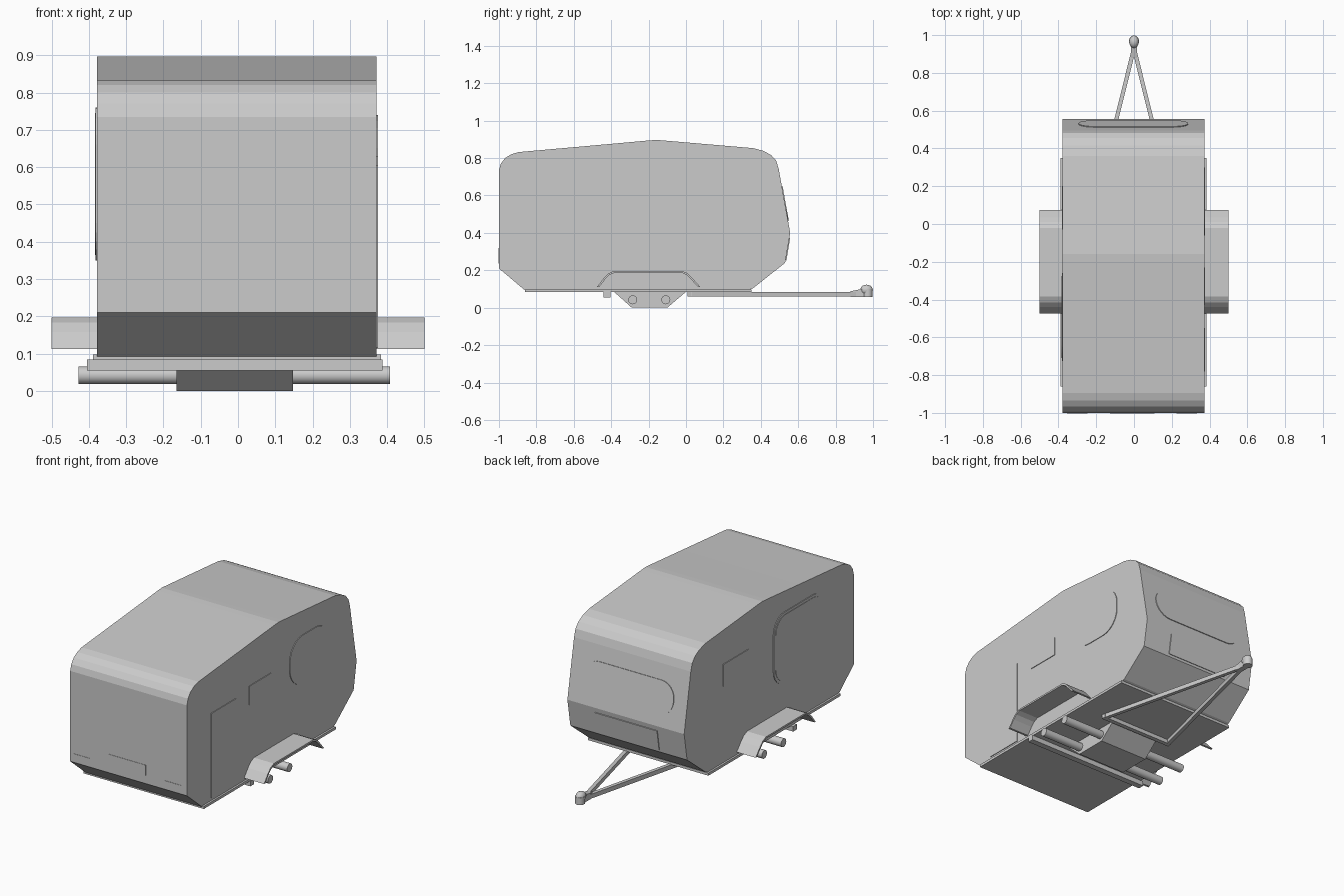
import bpy, math
from mathutils import Vector, Matrix

if "Cube" in bpy.data.objects:
    bpy.data.objects.remove(bpy.data.objects["Cube"])

CX = -0.003  # body centre line


def mesh(name, verts, faces):
    me = bpy.data.meshes.new(name)
    me.from_pydata([tuple(v) for v in verts], [], faces)
    me.update()
    ob = bpy.data.objects.new(name, me)
    bpy.context.collection.objects.link(ob)
    return ob


def prism(name, ring, offset):
    """Closed solid from a ring of points swept along an offset."""
    ring = [Vector(p) for p in ring]
    offset = Vector(offset)
    normal = sum((ring[i].cross(ring[(i + 1) % len(ring)]) for i in range(len(ring))), Vector())
    if normal.dot(offset) < 0:
        ring.reverse()
    n = len(ring)
    verts = ring + [p + offset for p in ring]
    faces = [tuple(reversed(range(n))), tuple(range(n, 2 * n))]
    faces += [(i, (i + 1) % n, n + (i + 1) % n, n + i) for i in range(n)]
    return mesh(name, verts, faces)


def side_profile(name, pts, x0, x1):
    return prism(name, [(x0, y, z) for y, z in pts], (x1 - x0, 0, 0))


def box(name, x0, x1, y0, y1, z0, z1):
    return side_profile(name, [(y0, z0), (y1, z0), (y1, z1), (y0, z1)], x0, x1)


def panel(name, centre, u, v, w, h, r=0.0, t=0.004):
    """Thin panel with rounded corners, standing proud along u x v."""
    c, u, v = Vector(centre), Vector(u).normalized(), Vector(v).normalized()
    n = u.cross(v)
    pts = []
    for k, (sx, sy) in enumerate([(1, 1), (-1, 1), (-1, -1), (1, -1)]):
        steps = 6 if r else 0
        for i in range(steps + 1):
            a = math.pi / 2 * (k + i / max(steps, 1))
            pts.append(c - n * t + u * (sx * (w / 2 - r) + r * math.cos(a))
                       + v * (sy * (h / 2 - r) + r * math.sin(a)))
    return prism(name, pts, n * (2 * t))


def side_panel(name, side, y0, y1, z0, z1, r=0.0, t=0.004):
    x = CX + side * 0.375
    return panel(name, (x, (y0 + y1) / 2, (z0 + z1) / 2), (0, side, 0), (0, 0, 1),
                 y1 - y0, z1 - z0, r, t)


def tube(name, a, b, radius, sides=16):
    a, b = Vector(a), Vector(b)
    bpy.ops.mesh.primitive_cylinder_add(vertices=sides, radius=radius, depth=(b - a).length,
                                        location=(a + b) / 2)
    ob = bpy.context.object
    ob.name = name
    ob.rotation_euler = (b - a).to_track_quat('Z', 'Y').to_euler()
    bpy.ops.object.shade_smooth_by_angle()
    return ob


# cabin shell
side_profile("cabin", [
    (-0.86, 0.092), (-1.0, 0.21), (-1.0, 0.735), (-0.99, 0.77), (-0.967, 0.8),
    (-0.935, 0.82), (-0.895, 0.832), (-0.5, 0.867), (-0.2, 0.894), (-0.16, 0.897),
    (-0.12, 0.894), (0.36, 0.853), (0.415, 0.838), (0.455, 0.816), (0.483, 0.785),
    (0.496, 0.74), (0.557, 0.40), (0.53, 0.24), (0.36, 0.105), (0.33, 0.092)],
    CX - 0.375, CX + 0.375)

# floor and chassis
box("floor_plate", CX - 0.386, CX + 0.386, -0.86, 0.35, 0.083, 0.098)
box("chassis_crossbar", -0.405, 0.387, -0.44, -0.405, 0.055, 0.084)
side_profile("axle_box", [(-0.385, 0.085), (-0.29, 0.0), (-0.10, 0.0), (0.0, 0.085)],
             -0.165, 0.148)
for i, y in enumerate((-0.285, -0.108)):
    tube(f"axle_{i}", (-0.428, y, 0.042), (0.408, y, 0.042), 0.024)

# wheel arches
outer = [(-0.475, 0.112), (-0.44, 0.158), (-0.415, 0.183), (-0.385, 0.197),
         (-0.02, 0.197), (0.01, 0.183), (0.035, 0.158), (0.075, 0.112)]
inner = [(-0.463, 0.112), (-0.432, 0.152), (-0.41, 0.174), (-0.383, 0.187),
         (-0.022, 0.187), (0.005, 0.174), (0.027, 0.152), (0.063, 0.112)]
for side in (-1, 1):
    side_profile(f"wheel_arch_{side}", outer + inner[::-1], side * 0.36, side * 0.5)

# side windows and door
side_panel("door", 1, -0.78, -0.55, 0.115, 0.605)
side_panel("right_small_window", 1, -0.43, -0.23, 0.52, 0.63)
side_panel("right_large_window", 1, -0.06, 0.30, 0.46, 0.74, 0.12)
side_panel("left_small_window", -1, -0.03, 0.20, 0.54, 0.67)
side_panel("left_window_frame", -1, -0.725, -0.26, 0.35, 0.76, 0.10, 0.004)
side_panel("left_window_pane", -1, -0.71, -0.275, 0.365, 0.745, 0.09, 0.006)

# tow end window and hatch, following the slopes
panel("nose_window", (CX, 0.529, 0.558), (-1, 0, 0), (0, -0.061, 0.34), 0.58, 0.19, 0.09)
panel("nose_hatch", (CX, 0.543, 0.313), (-1, 0, 0), (0, 0.027, 0.16), 0.40, 0.12)

# lamps and plate on the flat end
for side in (-1, 1):
    panel(f"lamp_{side}", (-0.01 + side * 0.29, -0.998, 0.248), (1, 0, 0), (0, 0, 1), 0.108, 0.026)
panel("number_panel", (-0.01, -0.998, 0.288), (1, 0, 0), (0, 0, 1), 0.236, 0.06)

# A-frame drawbar
for side in (-1, 1):
    b, a = Vector((0, 0.93, 0.06)), Vector((side * 0.228, 0.01, 0.06))
    w = Vector((0.011, 0, 0))
    prism(f"drawbar_arm_{side}", [a - w, a + w, b + w, b - w], (0, 0, 0.025))
box("drawbar_crossbar", -0.235, 0.235, 0.008, 0.033, 0.06, 0.085)

# hitch coupling
side_profile("hitch_neck", [(0.88, 0.057), (0.97, 0.057), (0.97, 0.1), (0.94, 0.1), (0.88, 0.088)],
             -0.016, 0.016)
tube("hitch_socket", (0, 0.972, 0.057), (0, 0.972, 0.1), 0.026)
bpy.ops.mesh.primitive_uv_sphere_add(segments=16, ring_count=10, radius=1, location=(0, 0.965, 0.095))
cap = bpy.context.object
cap.name = "hitch_cap"
cap.scale = (0.026, 0.034, 0.028)
bpy.ops.object.shade_smooth_by_angle()
